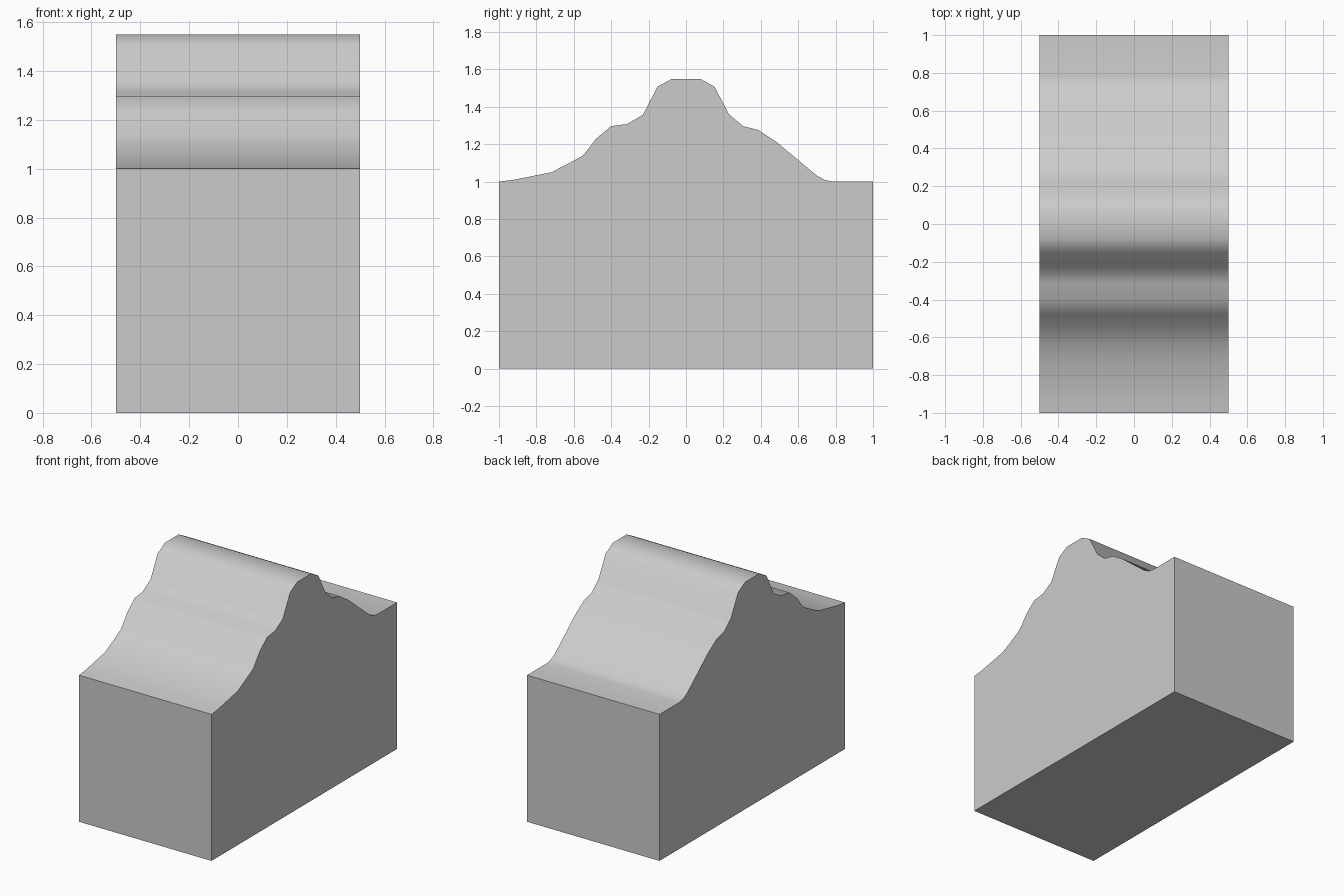
import bpy, bmesh, math

if "Cube" in bpy.data.objects:
    bpy.data.objects.remove(bpy.data.objects["Cube"])

# Ridge outline as (y, z), front to back
ridge = [(-1, 1), (-0.92, 1.01), (-0.72, 1.05), (-0.63, 1.096), (-0.55, 1.14),
         (-0.48, 1.23), (-0.4, 1.297), (-0.315, 1.308), (-0.23, 1.358),
         (-0.152, 1.508), (-0.075, 1.55), (0.075, 1.55), (0.152, 1.508),
         (0.23, 1.36), (0.305, 1.297), (0.385, 1.277), (0.48, 1.215),
         (0.70, 1.032), (0.745, 1.008), (0.785, 1), (1, 1)]
outline = [(-1, 0)] + ridge + [(1, 0)]

# Side cap, extruded across the width
bm = bmesh.new()
cap = bm.faces.new([bm.verts.new((-0.5, y, z)) for y, z in outline])
extruded = bmesh.ops.extrude_face_region(bm, geom=[cap], use_keep_orig=True)
new_verts = [g for g in extruded["geom"] if isinstance(g, bmesh.types.BMVert)]
bmesh.ops.translate(bm, vec=(1, 0, 0), verts=new_verts)
bmesh.ops.recalc_face_normals(bm, faces=bm.faces)

mesh = bpy.data.meshes.new("ridge_block")
bm.to_mesh(mesh)
bm.free()
block = bpy.data.objects.new("ridge_block", mesh)
bpy.context.collection.objects.link(block)

# Smooth the ridge, keep the box corners sharp
bpy.context.view_layer.objects.active = block
block.select_set(True)
bpy.ops.object.shade_smooth_by_angle(angle=math.radians(50))
